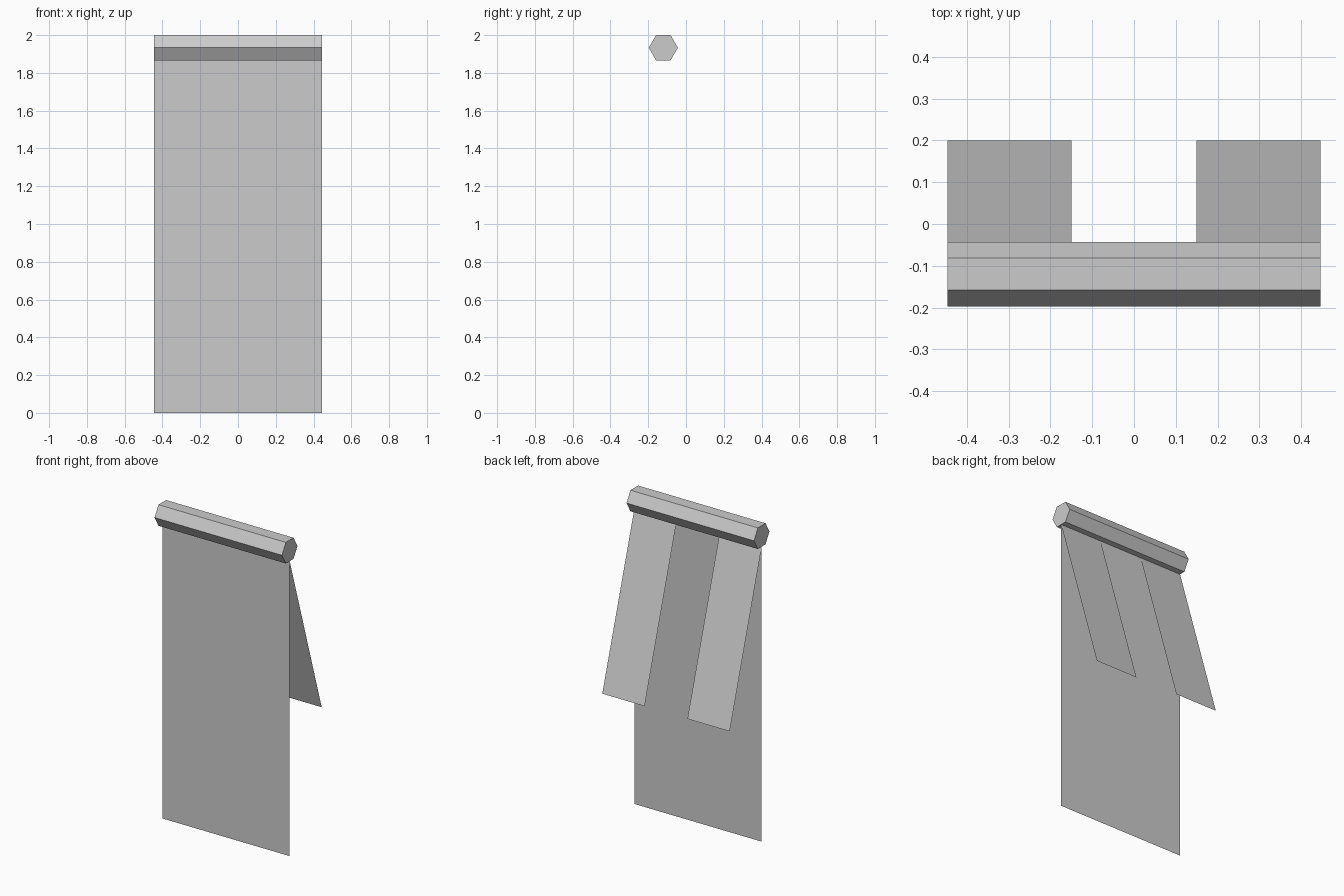
import bpy
import math

if "Cube" in bpy.data.objects:
    bpy.data.objects.remove(bpy.data.objects["Cube"])

HALF = 0.446      # half width of the banner
Y = -0.12         # plane of the cloth and rod axis
R = 0.077         # rod radius
ROD_Z = 2 - R * math.sin(math.pi / 3)
HANG_Z = ROD_Z - R * math.sin(math.pi / 3)


def make(name, verts, faces):
    mesh = bpy.data.meshes.new(name)
    mesh.from_pydata(verts, [], faces)
    mesh.update()
    obj = bpy.data.objects.new(name, mesh)
    bpy.context.collection.objects.link(obj)
    return obj


def sheet(name, x0, x1, top, bottom):
    """Single-sided cloth panel between a top and a bottom (y, z) line."""
    return make(name, [(x0, *bottom), (x1, *bottom), (x1, *top), (x0, *top)],
                [(0, 1, 2, 3)])


# Hexagonal rod across the top, flat side up
ring = [(Y + R * math.cos(i * math.pi / 3), ROD_Z + R * math.sin(i * math.pi / 3))
        for i in range(6)]
verts = [(x, y, z) for x in (-HALF, HALF) for y, z in ring]
sides = [(i, i + 6, (i + 1) % 6 + 6, (i + 1) % 6) for i in range(6)]
caps = [tuple(range(6)), tuple(range(11, 5, -1))]
rod = make("rod", verts, [f[::-1] for f in sides + caps])

# Long front cloth hanging straight down
sheet("front_cloth", -HALF, HALF, (Y, HANG_Z), (Y, 0.0))

# Two shorter straps slanting out behind
for side, x0, x1 in (("left", -HALF, -0.15), ("right", 0.15, HALF)):
    strap = sheet("back_strap_" + side, x0, x1, (Y, HANG_Z), (0.2, 0.82))
    strap.data.flip_normals()
